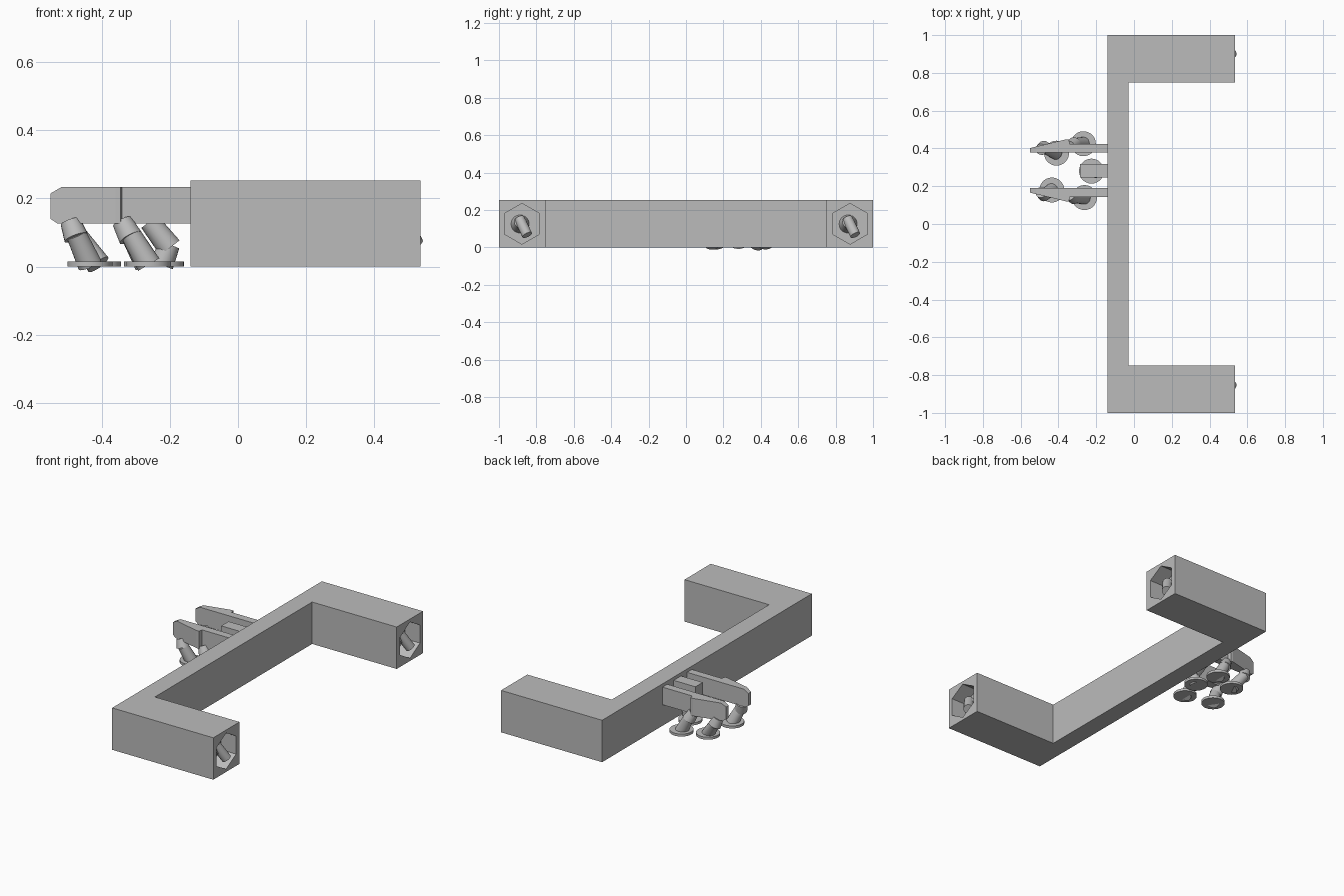
import bpy, bmesh, math
from mathutils import Vector

if "Cube" in bpy.data.objects:
    bpy.data.objects.remove(bpy.data.objects["Cube"])

GREY = (0.5, 0.5, 0.5, 1)
mat = bpy.data.materials.new("plain grey")
mat.use_nodes = True
mat.diffuse_color = GREY
mat.node_tree.nodes["Principled BSDF"].inputs["Base Color"].default_value = GREY


def finish(name, bm, smooth=False):
    bmesh.ops.recalc_face_normals(bm, faces=bm.faces)
    mesh = bpy.data.meshes.new(name)
    bm.to_mesh(mesh)
    bm.free()
    mesh.materials.append(mat)
    ob = bpy.data.objects.new(name, mesh)
    bpy.context.collection.objects.link(ob)
    bpy.ops.object.select_all(action='DESELECT')
    ob.select_set(True)
    bpy.context.view_layer.objects.active = ob
    if smooth:
        bpy.ops.object.shade_smooth_by_angle(angle=math.radians(35))
    return ob


def prism(name, outline, z0, z1):
    """Extrude a plan outline upwards."""
    bm = bmesh.new()
    face = bm.faces.new([bm.verts.new((x, y, z0)) for x, y in outline])
    res = bmesh.ops.extrude_face_region(bm, geom=[face])
    verts = [g for g in res["geom"] if isinstance(g, bmesh.types.BMVert)]
    bmesh.ops.translate(bm, verts=verts, vec=(0, 0, z1 - z0))
    return finish(name, bm)


def add_rod(bm, a, b, r1, r2, sides=20):
    """Add a tapered rod between two points."""
    a, b = Vector(a), Vector(b)
    res = bmesh.ops.create_cone(bm, cap_ends=True, segments=sides,
                                radius1=r1, radius2=r2, depth=(b - a).length)
    rot = (b - a).to_track_quat('Z', 'Y').to_matrix()
    bmesh.ops.rotate(bm, verts=res["verts"], cent=(0, 0, 0), matrix=rot)
    bmesh.ops.translate(bm, verts=res["verts"], vec=(a + b) / 2)


# C-shaped frame
frame = prism("frame", [(-.14, -1), (.535, -1), (.535, -.75), (-.03, -.75),
                        (-.03, .75), (.535, .75), (.535, 1), (-.14, 1)], 0, .253)

# Hexagonal sockets in the arm ends, each holding a bent peg
for side, y in (("front", -.877), ("back", .877)):
    bm = bmesh.new()
    add_rod(bm, (.435, y, .126), (.6, y, .126), .109, .109, 6)
    # turn the hexagon so that a corner points up
    top = max(bm.verts, key=lambda v: v.co.z).co
    turn = math.atan2(top.y - y, top.z - .126)
    for v in bm.verts:
        d = v.co - Vector((0, y, .126))
        c, s = math.cos(turn), math.sin(turn)
        v.co.y = y + d.y * c - d.z * s
        v.co.z = .126 + d.y * s + d.z * c
    cutter = finish("socket_cutter", bm)
    cutter.hide_render = True
    cut = frame.modifiers.new("socket", 'BOOLEAN')
    cut.object = cutter
    cut.operation = 'DIFFERENCE'
    cut.solver = 'EXACT'
    bpy.context.view_layer.objects.active = frame
    bpy.ops.object.modifier_apply(modifier=cut.name)
    bpy.data.objects.remove(cutter)

    bm = bmesh.new()
    add_rod(bm, (.43, y - .01, .126), (.495, y - .01, .135), .05, .03)
    add_rod(bm, (.475, y - .015, .155), (.517, y + .028, .066), .028, .028)
    finish(side + "_peg", bm, True)

# Side brackets, thicker towards the step and chamfered at the tip
for name, inner, out in (("front_bracket", .19, -1), ("back_bracket", .378, 1)):
    plan = [(-.14, 0), (-.55, 0), (-.55, .024), (-.36, .07), (-.345, .07),
            (-.34, .046), (-.14, .046)]
    ob = prism(name, [(x, inner + out * w) for x, w in plan], .127, .233)
    bm = bmesh.new()
    bm.from_mesh(ob.data)
    for z, normal in ((.215, (-.5, 0, .87)), (.14, (-.55, 0, -.83))):
        res = bmesh.ops.bisect_plane(bm, geom=bm.verts[:] + bm.edges[:] + bm.faces[:],
                                     plane_co=(-.55, 0, z), plane_no=normal, clear_outer=True)
        edges = [e for e in res["geom_cut"] if isinstance(e, bmesh.types.BMEdge)]
        bmesh.ops.contextual_create(bm, geom=edges)
    bmesh.ops.recalc_face_normals(bm, faces=bm.faces)
    bm.to_mesh(ob.data)
    bm.free()

prism("middle_bracket", [(-.285, .247), (-.14, .247), (-.14, .317), (-.285, .317)],
      .127, .233)

# Bent legs on flat round feet: hip, knee and foot positions in plan, knee height
LEGS = {
    "front_outer": ((-.492, .168), (-.475, .155), (-.435, .18), .085),
    "back_outer": ((-.492, .395), (-.475, .405), (-.41, .375), .085),
    "front_inner": ((-.34, .155), (-.315, .14), (-.262, .14), .085),
    "back_inner": ((-.34, .41), (-.315, .425), (-.268, .425), .085),
    "middle": ((-.26, .28), (-.2, .28), (-.225, .28), .055),
}
for name, (hip, knee, foot, kz) in LEGS.items():
    bm = bmesh.new()
    joint = Vector((*knee, kz))
    add_rod(bm, (*hip, .132), joint, .03, .036)
    add_rod(bm, joint + Vector((0, 0, .01)), (*foot, .006), .03, .036)
    add_rod(bm, (*foot, 0), (*foot, .015), .066, .066, 28)
    finish(name + "_leg", bm, True)
